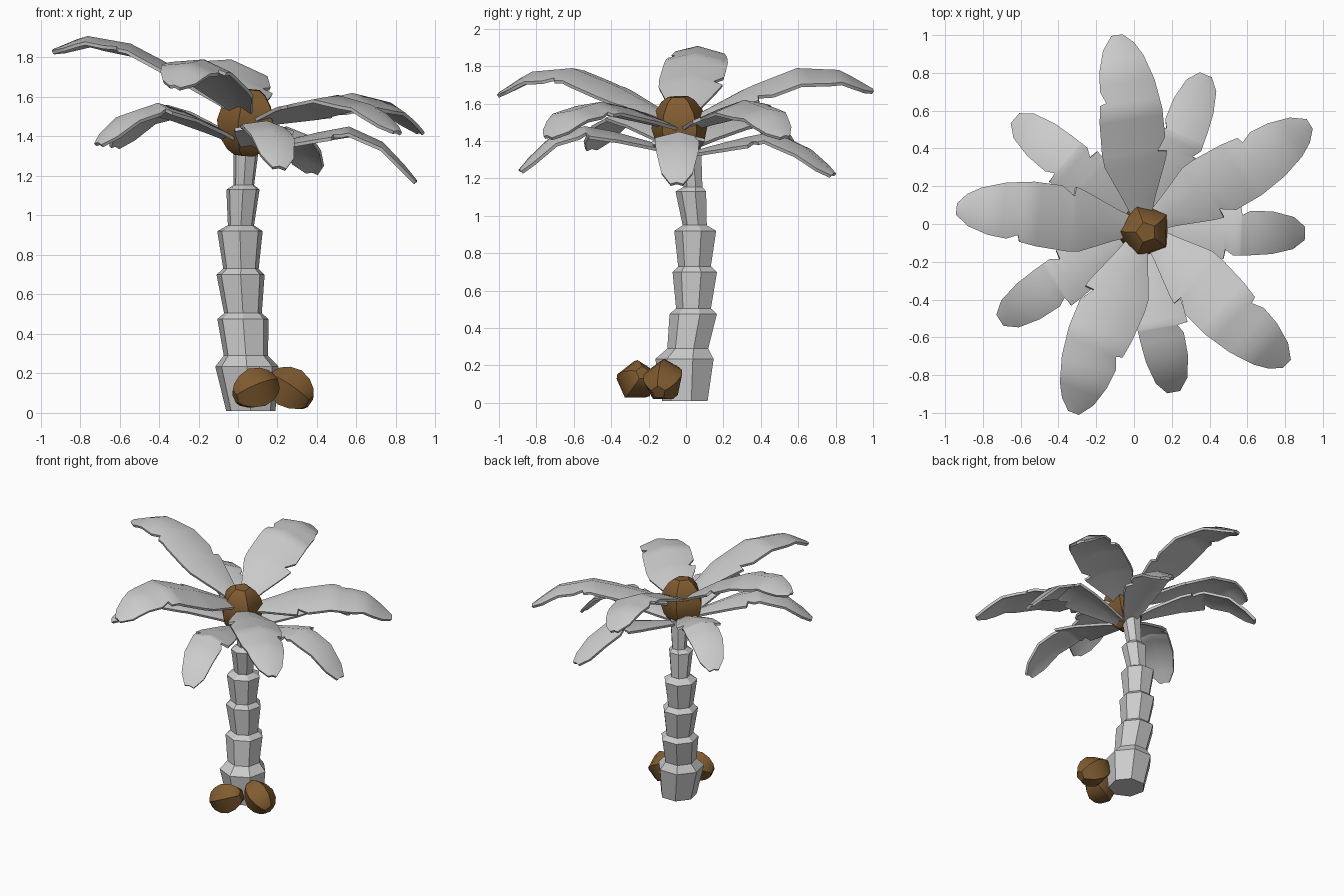
import bpy, bmesh, math
from mathutils import Vector, Euler

if "Cube" in bpy.data.objects:
    bpy.data.objects.remove(bpy.data.objects["Cube"])


def material(name, rgb):
    m = bpy.data.materials.new(name)
    m.diffuse_color = (*rgb, 1)
    m.use_nodes = True
    m.node_tree.nodes["Principled BSDF"].inputs["Base Color"].default_value = m.diffuse_color
    return m


GREY = material("light grey", (0.60, 0.60, 0.60))
BROWN = material("coconut brown", (0.22, 0.107, 0.03))


def finish(bm, name, mat, smooth=None):
    bmesh.ops.recalc_face_normals(bm, faces=bm.faces)
    me = bpy.data.meshes.new(name)
    bm.to_mesh(me)
    bm.free()
    me.materials.append(mat)
    ob = bpy.data.objects.new(name, me)
    bpy.context.collection.objects.link(ob)
    if smooth:
        me.shade_smooth()
        me.set_sharp_from_angle(angle=math.radians(smooth))
    return ob


def interp(pts, s):
    for (a, u), (b, v) in zip(pts, pts[1:]):
        if s <= b:
            return u + (v - u) * (s - a) / (b - a)
    return pts[-1][1]


def loft(bm, loops):
    n = len(loops[0])
    for lo, hi in zip(loops, loops[1:]):
        for i in range(n):
            j = (i + 1) % n
            bm.faces.new((lo[i], lo[j], hi[j], hi[i]))
    bm.faces.new(loops[0])
    bm.faces.new(loops[-1])


# trunk: seven-sided flared segments, each with a bevelled lip
SIDES = 7
rings = [  # z, centre x, centre y, radius
    (0.01, 0.065, 0.00, 0.128), (0.235, 0.045, 0.00, 0.164), (0.29, 0.04, 0.015, 0.115),
    (0.475, 0.025, 0.045, 0.133), (0.505, 0.025, 0.045, 0.098),
    (0.70, 0.013, 0.053, 0.125), (0.73, 0.015, 0.05, 0.092),
    (0.92, 0.01, 0.055, 0.118), (0.95, 0.015, 0.05, 0.068),
    (1.13, 0.025, 0.03, 0.086), (1.155, 0.03, 0.04, 0.053),
    (1.36, 0.042, 0.02, 0.068)]
bm = bmesh.new()
loft(bm, [[bm.verts.new((x + r * math.cos(a), y + r * math.sin(a), z))
           for a in (math.tau * (i + 0.25) / SIDES for i in range(SIDES))]
          for z, x, y, r in rings])
finish(bm, "trunk", GREY)


# coconuts: five-sided elongated shells with rounded meridians
def coconut(name, loc, radius, length, rot):
    bm = bmesh.new()
    prof = [(-1, 0.38), (-.85, .64), (-0.5, 0.93), (0, 1.08),
            (.5, .93), (.85, .64), (1, 0.38)]
    angles = [math.tau * (i + .5) / 5 for i in range(5)]
    loft(bm, [[bm.verts.new((radius * r * math.cos(a), radius * r * math.sin(a), length * h))
               for a in angles] for h, r in prof])
    ob = finish(bm, name, BROWN, 35)
    ob.location = loc
    ob.rotation_euler = Euler([math.radians(a) for a in rot])


coconut("crown_coconut", (0.05, -0.035, 1.47), 0.146, 0.168, (3, 5, 0))
coconut("ground_coconut_left", (0.09, -0.265, 0.12), 0.102, 0.116, (0, 70, 18))
coconut("ground_coconut_right", (0.265, -0.12, 0.12), 0.104, 0.12, (0, 122, -15))

# fronds: folded leaves with torn edges (position along leaf, half width)
UPPER = ([(0, .03), (.15, .085), (.33, .16), (.40, .165), (.56, .155), (.65, .14),
          (.66, .105), (.72, .13), (.82, .12), (.93, .085), (1, .03)],
         [(0, .03), (.15, .085), (.33, .165), (.375, .18), (.38, .13), (.45, .18),
          (.60, .185), (.75, .165), (.88, .125), (.95, .085), (1, .03)])
LOWER = ([(0, .025), (.2, .075), (.45, .125), (.60, .14), (.61, .085), (.66, .11),
          (.80, .11), (.93, .085), (1, .035)],
         [(0, .025), (.2, .085), (.42, .14), (.5, .15), (.51, .10), (.56, .13),
          (.68, .125), (.80, .115), (.93, .085), (1, .035)])
BASE = Vector((0.05, -0.02))


def frond(name, tip, heights, outline, tilt):
    left, right = outline
    zs = list(zip((0, .35, .6, .83, 1), heights))
    d = Vector(tip) - BASE
    side = Vector((-d.y, d.x)).normalized()
    bm = bmesh.new()
    rows = []
    for s in sorted({p[0] for p in left} | {p[0] for p in right}):
        c, z = BASE + d * s, interp(zs, s)
        rows.append([])
        for k, w in ((1, interp(left, s)), (0, 0), (-1, interp(right, s))):
            p = c + side * (k * w)
            # the crown leans, so leaf edges drop towards +x
            rows[-1].append(bm.verts.new((p.x, p.y, z - 0.26 * w - tilt * (p.x - c.x))))
    for a, b in zip(rows, rows[1:]):
        for i in (0, 1):
            bm.faces.new((a[i], a[i + 1], b[i + 1], b[i]))
    ob = finish(bm, name, GREY, 40)
    if ob.data.polygons[0].normal.z < 0:
        ob.data.flip_normals()
    mod = ob.modifiers.new("thickness", 'SOLIDIFY')
    mod.thickness = 0.018
    mod.offset = -1
    ob.modifiers.new("crisp_rim", 'EDGE_SPLIT').split_angle = math.radians(40)


upper = [((-.09, 1.0), (1.50, 1.69, 1.79, 1.78, 1.68)),
         ((.93, .53), (1.47, 1.57, 1.62, 1.57, 1.43)),
         ((.81, -.74), (1.47, 1.57, 1.61, 1.56, 1.43)),
         ((-.32, -1.0), (1.50, 1.69, 1.79, 1.77, 1.66)),
         ((-.94, .08), (1.50, 1.74, 1.87, 1.91, 1.84))]
lower = [((.38, .79), (1.33, 1.41, 1.45, 1.36, 1.23)),
         ((.905, -.05), (1.33, 1.41, 1.45, 1.36, 1.18)),
         ((.21, -.89), (1.34, 1.44, 1.48, 1.42, 1.25)),
         ((-.71, -.51), (1.36, 1.51, 1.57, 1.51, 1.37)),
         ((-.63, .56), (1.36, 1.51, 1.56, 1.51, 1.36))]
for i, (tip, h) in enumerate(upper):
    frond(f"upper_frond_{i + 1}", tip, h, UPPER, 0.2)
for i, (tip, h) in enumerate(lower):
    frond(f"lower_frond_{i + 1}", tip, h, LOWER, 0.12)
